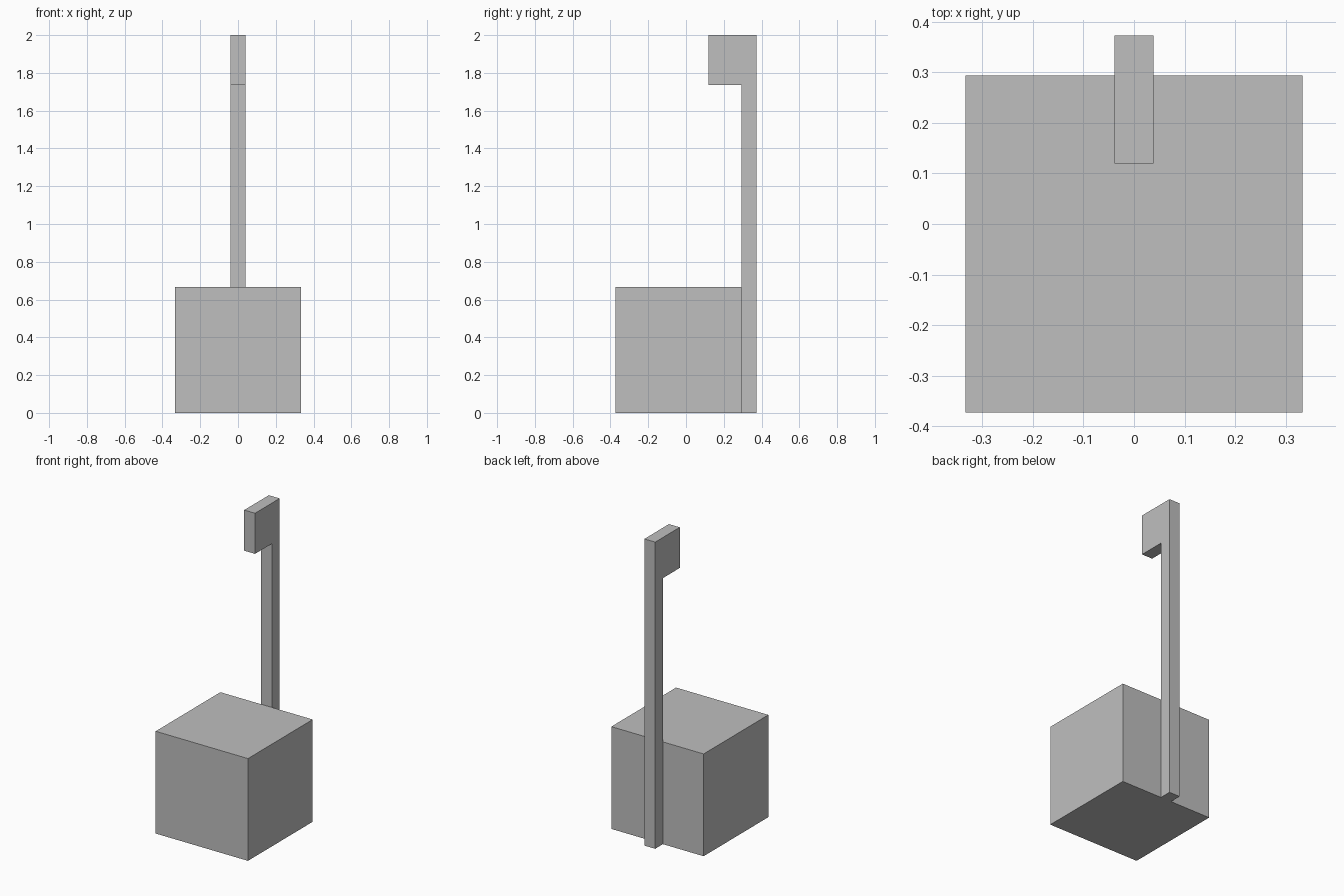
import bpy
import bmesh

cube = bpy.data.objects.get("Cube")
if cube:
    bpy.data.objects.remove(cube, do_unlink=True)

# Single flat grey
GREY = (0.52, 0.52, 0.52, 1.0)
grey = bpy.data.materials.new("light_grey")
grey.use_nodes = True
grey.diffuse_color = GREY
grey.node_tree.nodes["Principled BSDF"].inputs["Base Color"].default_value = GREY


def extrude_profile(name, profile, half_width):
    """Extrude a (y, z) outline along x, centred on x = 0."""
    bm = bmesh.new()
    face = bm.faces.new([bm.verts.new((-half_width, y, z)) for y, z in profile])
    result = bmesh.ops.extrude_face_region(bm, geom=[face])
    verts = [v for v in result["geom"] if isinstance(v, bmesh.types.BMVert)]
    bmesh.ops.translate(bm, verts=verts, vec=(2 * half_width, 0, 0))
    bmesh.ops.recalc_face_normals(bm, faces=bm.faces)
    mesh = bpy.data.meshes.new(name)
    bm.to_mesh(mesh)
    bm.free()
    mesh.materials.append(grey)
    obj = bpy.data.objects.new(name, mesh)
    bpy.context.collection.objects.link(obj)
    return obj


FRONT, JOIN, BACK = -0.373, 0.294, 0.373

# Box body
extrude_profile("box_body", [(FRONT, 0), (JOIN, 0), (JOIN, 0.667), (FRONT, 0.667)], 0.333)

# Post behind the box, with a flag block reaching forward at its top
extrude_profile("post_with_flag", [
    (JOIN, 0), (BACK, 0), (BACK, 2.0),
    (0.12, 2.0), (0.12, 1.735), (JOIN, 1.735),
], 0.039)
